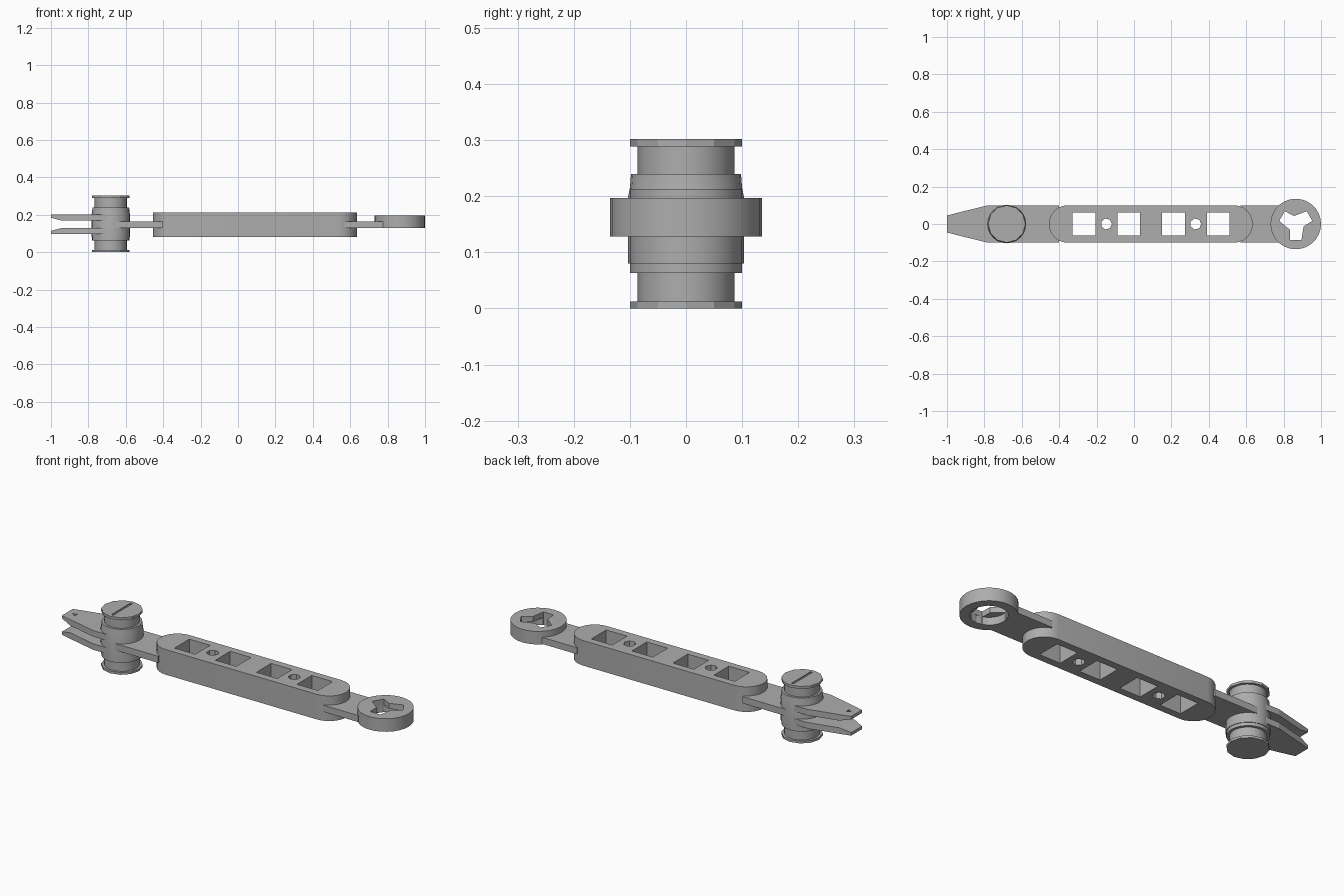
import bpy
import bmesh
from math import cos, sin, pi, radians
from mathutils import Vector

if "Cube" in bpy.data.objects:
    bpy.data.objects.remove(bpy.data.objects["Cube"], do_unlink=True)

steel = bpy.data.materials.new("grey_steel")
steel.use_nodes = True
grey = (0.42, 0.42, 0.42, 1)
steel.diffuse_color = grey
steel.node_tree.nodes["Principled BSDF"].inputs["Base Color"].default_value = grey


def finish(name, bm, smooth=False):
    bmesh.ops.recalc_face_normals(bm, faces=bm.faces)
    mesh = bpy.data.meshes.new(name)
    bm.to_mesh(mesh)
    bm.free()
    mesh.materials.append(steel)
    ob = bpy.data.objects.new(name, mesh)
    bpy.context.collection.objects.link(ob)
    if smooth:
        activate(ob)
        bpy.ops.object.shade_smooth_by_angle(angle=radians(30))
    return ob


def activate(ob):
    bpy.ops.object.select_all(action='DESELECT')
    ob.select_set(True)
    bpy.context.view_layer.objects.active = ob


def prism(name, outline, z0, z1, smooth=False):
    """Flat outline raised from z0 to z1."""
    bm = bmesh.new()
    base = bm.faces.new([bm.verts.new((x, y, z0)) for x, y in outline])
    top = bmesh.ops.extrude_face_region(bm, geom=[base])["geom"]
    for v in top:
        if isinstance(v, bmesh.types.BMVert):
            v.co.z = z1
    return finish(name, bm, smooth)


def circle(cx, r, sides, start=0.0, sweep=2 * pi):
    n = sides if sweep > 6 else sides + 1
    return [(cx + r * cos(start + sweep * i / sides),
             r * sin(start + sweep * i / sides)) for i in range(n)]


def box_outline(x0, x1, half):
    return [(x0, -half), (x1, -half), (x1, half), (x0, half)]


def cut(ob, cutters):
    for cutter in cutters:
        mod = ob.modifiers.new("cut", 'BOOLEAN')
        mod.operation = 'DIFFERENCE'
        mod.solver = 'EXACT'
        mod.object = cutter
        activate(ob)
        bpy.ops.object.modifier_apply(modifier=mod.name)
        bpy.data.objects.remove(cutter, do_unlink=True)


def lathe(name, profile, cx, sides):
    """Stack of rings closed by caps at both ends."""
    bm = bmesh.new()
    rings = [[bm.verts.new((x, y, z)) for x, y in circle(cx, r, sides)]
             for r, z in profile]
    for a, b in zip(rings, rings[1:]):
        for i in range(sides):
            j = (i + 1) % sides
            bm.faces.new((a[i], a[j], b[j], b[i]))
    bm.faces.new(rings[0])
    bm.faces.new(rings[-1])
    return finish(name, bm, True)


def jaw(name, z_out, z_in):
    """Tapering plate whose inner face ramps away at the tip."""
    mid = (z_out + z_in) / 2
    stations = [(-1, 0.045, mid), (-0.94, 0.061, z_in),
                (-0.78, 0.1, z_in), (-0.67, 0.1, z_in)]
    bm = bmesh.new()
    loops = [[bm.verts.new((x, y, z)) for y, z in
              ((-h, z_out), (h, z_out), (h, zi), (-h, zi))]
             for x, h, zi in stations]
    for a, b in zip(loops, loops[1:]):
        for i in range(4):
            j = (i + 1) % 4
            bm.faces.new((a[i], a[j], b[j], b[i]))
    bm.faces.new(loops[0])
    bm.faces.new(loops[-1])
    return finish(name, bm)


# Handle: long round-ended body with slightly bevelled end caps
outline = (circle(0.535, 0.1, 12, -pi / 2, pi) +
           circle(-0.355, 0.1, 12, pi / 2, pi))
handle = prism("handle", outline, 0.08, 0.213, True)

# Square windows and small round holes through the handle
windows = [prism("window", box_outline(x - 0.061, x + 0.061, 0.062), 0, 0.4)
           for x in (-0.268, -0.028, 0.212, 0.45)]
holes = [prism("hole", circle(x, 0.03, 7), 0, 0.4) for x in (-0.148, 0.33)]
cut(handle, windows + holes)

# Tangs joining the handle to the jaw pivot and the ring
prism("jaw_tang", box_outline(-0.67, -0.4, 0.099), 0.13, 0.165)
prism("ring_tang", box_outline(0.57, 0.774, 0.099), 0.13, 0.165)

# Ring with a round recess below and a three-armed socket through the top
RING_X = 0.865
ring = prism("ring", circle(RING_X, 0.135, 28), 0.128, 0.197, True)
recess = prism("recess", circle(RING_X, 0.088, 20), 0.1, 0.168)
socket_outline = []
for k in range(3):
    a = pi / 6 + k * 2 * pi / 3
    out, side = Vector((cos(a), sin(a))), Vector((-sin(a), cos(a)))
    for r, w in ((0.03, -0.032), (0.085, -0.03), (0.085, 0.03)):
        p = out * r + side * w
        socket_outline.append((RING_X + p.x, p.y))
socket = prism("socket", socket_outline, 0.1, 0.3)
cut(ring, [recess, socket])

# Pair of open-end jaws
upper = jaw("upper_jaw", 0.2, 0.168)
jaw("lower_jaw", 0.098, 0.13)
cut(upper, [prism("tip_pit", circle(-0.955, 0.015, 3, pi), 0.192, 0.25)])

# Pivot post with stepped collars
PIVOT_X = -0.68
lathe("pivot_post", [(0.086, 0.008), (0.086, 0.063), (0.1, 0.063), (0.1, 0.08),
                     (0.103, 0.08), (0.103, 0.2), (0.1, 0.215), (0.098, 0.24),
                     (0.086, 0.24), (0.086, 0.292)], PIVOT_X, 24)

# Faceted pivot heads, the upper one slotted
prism("lower_head", circle(PIVOT_X, 0.1, 12), 0, 0.012)
head = prism("upper_head", circle(PIVOT_X, 0.1, 12), 0.289, 0.302)
cut(head, [prism("slot", box_outline(PIVOT_X - 0.006, PIVOT_X + 0.006, 0.08),
                 0.296, 0.35)])
